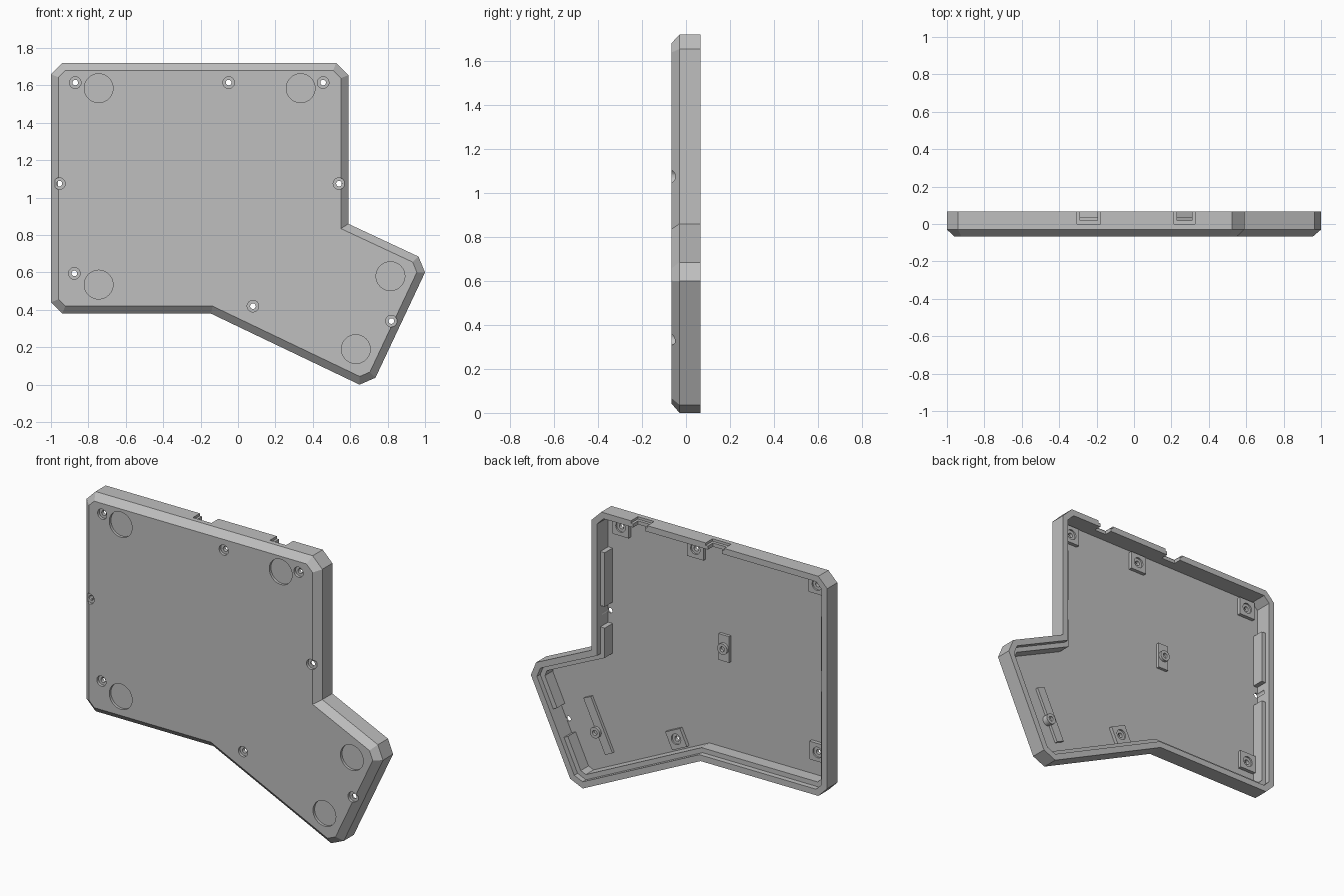
import bpy, bmesh
from math import radians
from mathutils import Matrix, Vector

if "Cube" in bpy.data.objects:
    bpy.data.objects.remove(bpy.data.objects["Cube"])

GREY = bpy.data.materials.new("case_grey")
GREY.use_nodes = True
GREY.diffuse_color = (0.52, 0.52, 0.52, 1)
GREY.node_tree.nodes["Principled BSDF"].inputs["Base Color"].default_value = (0.52, 0.52, 0.52, 1)

FRONT, SHOULDER, FLOOR, BACK = -0.067, -0.03, -0.04, 0.067
TILT = radians(25.5)

# Case outline in x, z, clockwise from the top left
OUTLINE = [Vector(p) for p in (
    (-1, 1.66), (-0.94, 1.72), (0.525, 1.72), (0.59, 1.655), (0.59, 0.86),
    (0.965, 0.685), (1, 0.6), (0.735, 0.037), (0.65, 0), (-0.145, 0.38),
    (-0.94, 0.38), (-1, 0.44))]


def inset(dist):
    """Outline moved inwards with mitred corners."""
    result = []
    for i, p in enumerate(OUTLINE):
        a = (p - OUTLINE[i - 1]).normalized()
        b = (OUTLINE[(i + 1) % len(OUTLINE)] - p).normalized()
        na, nb = Vector((a.y, -a.x)), Vector((b.y, -b.x))
        result.append(p + (na + nb) * dist / (1 + na.dot(nb)))
    return result


def finish(bm, name):
    bmesh.ops.recalc_face_normals(bm, faces=bm.faces)
    mesh = bpy.data.meshes.new(name)
    bm.to_mesh(mesh)
    bm.free()
    mesh.materials.append(GREY)
    obj = bpy.data.objects.new(name, mesh)
    bpy.context.collection.objects.link(obj)
    return obj


def loft(name, sections):
    """Solid through inset outlines at given depths."""
    bm = bmesh.new()
    rings = [[bm.verts.new((p.x, y, p.y)) for p in inset(d)] for y, d in sections]
    n = len(OUTLINE)
    for r, s in zip(rings, rings[1:]):
        for i in range(n):
            j = (i + 1) % n
            bm.faces.new((r[i], r[j], s[j], s[i]))
    bm.faces.new(rings[0])
    bm.faces.new(rings[-1][::-1])
    return finish(bm, name)


def box(bm, x, z, y0, y1, width, height, angle=0):
    m = (Matrix.Translation((x, (y0 + y1) / 2, z)) @ Matrix.Rotation(angle, 4, 'Y')
         @ Matrix.Diagonal((width, y1 - y0, height, 1)))
    bmesh.ops.create_cube(bm, size=1, matrix=m)


def disc(bm, x, z, y0, y1, radius, sides=32):
    m = Matrix.Translation((x, (y0 + y1) / 2, z)) @ Matrix.Rotation(radians(90), 4, 'X')
    bmesh.ops.create_cone(bm, cap_ends=True, segments=sides, radius1=radius,
                          radius2=radius, depth=y1 - y0, matrix=m)


def cut(obj, cutter, keep=False):
    mod = obj.modifiers.new("cut", 'BOOLEAN')
    mod.operation, mod.solver, mod.object = 'DIFFERENCE', 'EXACT', cutter
    bpy.context.view_layer.update()
    graph = bpy.context.evaluated_depsgraph_get()
    mesh = bpy.data.meshes.new_from_object(obj.evaluated_get(graph))
    obj.modifiers.clear()
    obj.data = mesh
    if not keep:
        bpy.data.objects.remove(cutter)


PAD_SCREWS = [(-0.87, 1.615), (-0.05, 1.615), (0.455, 1.615), (-0.875, 0.595), (0.08, 0.42)]
EDGE_SCREWS = [(-0.955, 1.075), (0.54, 1.075), (0.82, 0.34)]
POSTS = [(-0.24, 1.06), (0.62, 0.32)]
FEET = [(-0.745, 1.585), (0.335, 1.585), (-0.745, 0.535), (0.815, 0.58), (0.63, 0.19)]
PORTS = [(-0.242, 0.125), (0.27, 0.11)]

# Shell with a chamfered front and an open back
shell = loft("case_shell", [(FRONT, 0.04), (SHOULDER, 0), (BACK, 0)])
cut(shell, loft("cavity", [(FLOOR, 0.037), (BACK + 0.1, 0.037)]))

# Foot recesses, screw counterbores and outer port flares
bm = bmesh.new()
for x, z in FEET:
    disc(bm, x, z, FRONT - 0.05, FRONT + 0.016, 0.077, 48)
for x, z in PAD_SCREWS + EDGE_SCREWS:
    disc(bm, x, z, FRONT - 0.05, -0.05, 0.031)
for x, width in PORTS:
    box(bm, x, 1.75, 0, BACK + 0.05, width, 0.09)
cut(shell, finish(bm, "recesses"))

# Through holes and inner port openings
bm = bmesh.new()
for x, z in PAD_SCREWS + EDGE_SCREWS:
    disc(bm, x, z, FRONT - 0.1, 0.02, 0.015)
for x, width in PORTS:
    box(bm, x, 1.7, 0.018, BACK + 0.05, width - 0.03, 0.12)
cut(shell, finish(bm, "holes"))

# Inner ledge along the lower walls, interrupted at the edge screws
ledge = loft("wall_ledge", [(FLOOR - 0.002, 0.034), (0.035, 0.034)])
cut(ledge, loft("ledge_inside", [(FLOOR - 0.1, 0.066), (0.2, 0.066)]))
bm = bmesh.new()
box(bm, 0, 1.7, -0.2, 0.2, 3, 0.48)
box(bm, 0, 1.065, -0.2, 0.2, 3, 0.13)
box(bm, 0.84, 0.335, -0.2, 0.2, 0.16, 0.17, TILT)
cut(ledge, finish(bm, "ledge_gaps"))

# Square screw pads on the floor
bm = bmesh.new()
for x, z in PAD_SCREWS:
    box(bm, x, z, FLOOR - 0.002, -0.018, 0.11, 0.11, TILT if z < 0.5 else 0)
pads = finish(bm, "screw_pads")
bm = bmesh.new()
for x, z in PAD_SCREWS:
    disc(bm, x, z, -0.028, 0.05, 0.032)
cut(pads, finish(bm, "nut_seats"))
bm = bmesh.new()
for x, z in PAD_SCREWS:
    disc(bm, x, z, -0.1, 0.05, 0.015)
cut(pads, finish(bm, "pad_holes"))

# Support plates with round posts
bm = bmesh.new()
box(bm, -0.24, 1.06, FLOOR - 0.002, -0.022, 0.07, 0.16)
box(bm, 0.61, 0.36, FLOOR - 0.002, -0.022, 0.055, 0.34, TILT)
finish(bm, "support_plates")
bm = bmesh.new()
for x, z in POSTS:
    disc(bm, x, z, FLOOR - 0.002, -0.005, 0.033)
posts = finish(bm, "support_posts")
bm = bmesh.new()
for x, z in POSTS:
    disc(bm, x, z, -0.022, 0.05, 0.015)
cut(posts, finish(bm, "post_holes"))
